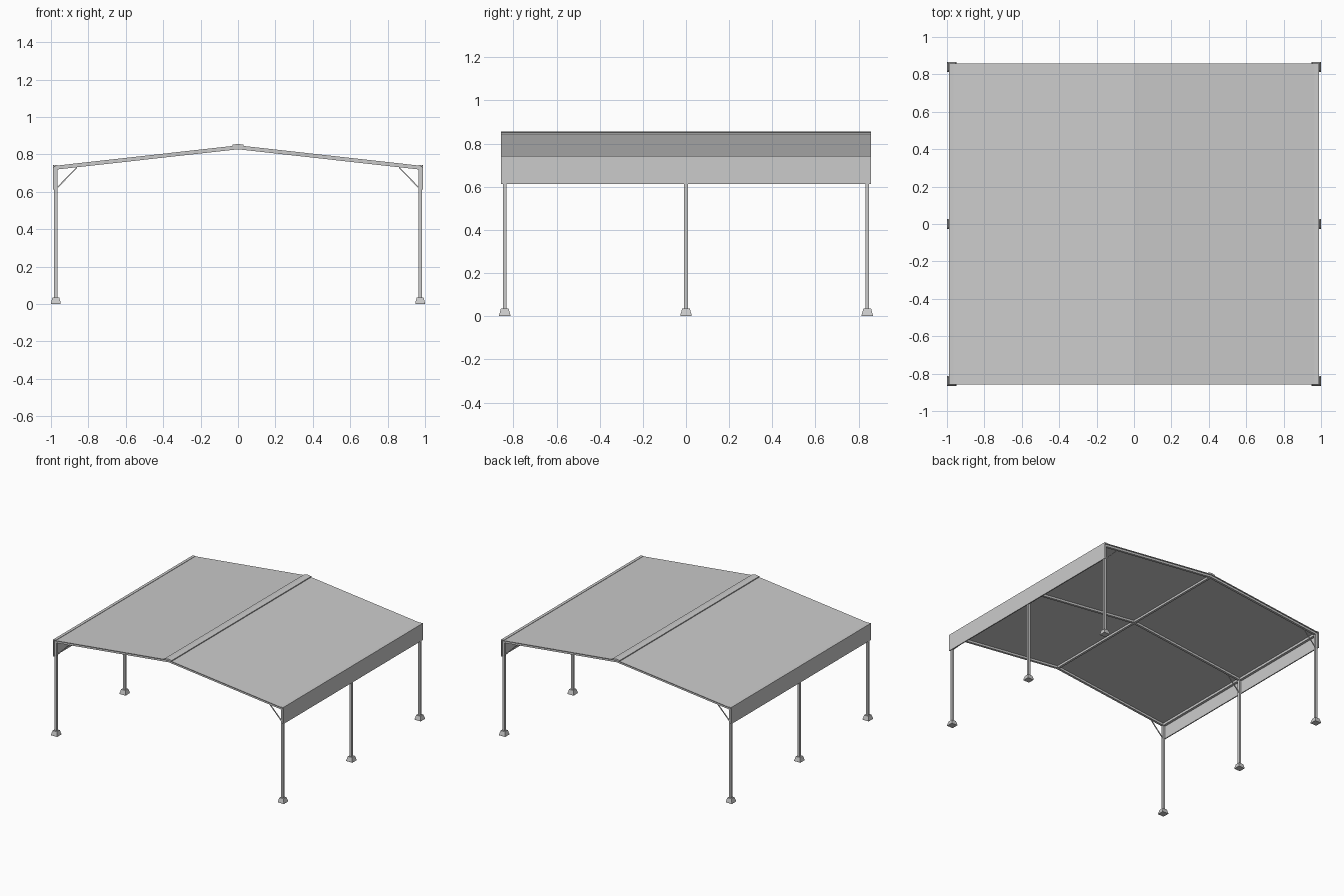
import bpy, bmesh
from mathutils import Vector

if "Cube" in bpy.data.objects:
    bpy.data.objects.remove(bpy.data.objects["Cube"])

HALF_Y = 0.857
EAVE_X, EAVE_Z, RIDGE_Z = 0.985, 0.738, 0.848
POST_X, FRAMES = 0.974, (-0.84, 0.0, 0.84)
SLOPE = (RIDGE_Z - EAVE_Z) / EAVE_X


def roof_z(x):
    return RIDGE_Z - SLOPE * abs(x)


def make_object(name, bm):
    bmesh.ops.recalc_face_normals(bm, faces=bm.faces)
    mesh = bpy.data.meshes.new(name)
    bm.to_mesh(mesh)
    bm.free()
    ob = bpy.data.objects.new(name, mesh)
    bpy.context.collection.objects.link(ob)
    return ob


def extrude_y(name, profile, y0, y1):
    """Closed (x, z) profile swept along y."""
    bm = bmesh.new()
    face = bm.faces.new([bm.verts.new((x, y0, z)) for x, z in profile])
    ext = bmesh.ops.extrude_face_region(bm, geom=[face])
    verts = [v for v in ext["geom"] if isinstance(v, bmesh.types.BMVert)]
    bmesh.ops.translate(bm, verts=verts, vec=(0, y1 - y0, 0))
    return make_object(name, bm)


def box(name, x0, x1, y0, y1, z0, z1):
    return extrude_y(name, [(x0, z0), (x1, z0), (x1, z1), (x0, z1)], y0, y1)


def foot(name, x, y):
    """Square plinth with a tapered upper part."""
    bm = bmesh.new()
    rings = []
    for h, z in ((0.026, 0), (0.026, 0.006), (0.018, 0.035)):
        rings.append([bm.verts.new((x + sx * h, y + sy * h, z))
                      for sx, sy in ((-1, -1), (1, -1), (1, 1), (-1, 1))])
    bm.faces.new(rings[0])
    bm.faces.new(rings[-1])
    for a, b in zip(rings, rings[1:]):
        for i in range(4):
            j = (i + 1) % 4
            bm.faces.new((a[i], a[j], b[j], b[i]))
    return make_object(name, bm)


def brace(name, a, b, y, r):
    """Thin diagonal strut in the x-z plane."""
    a, b = Vector(a), Vector(b)
    d = (b - a).normalized()
    n = Vector((-d.y, d.x)) * r
    return extrude_y(name, [tuple(a + n), tuple(b + n), tuple(b - n), tuple(a - n)],
                     y - r, y + r)


for s, side in ((-1, "left"), (1, "right")):
    # sloping roof sheet
    extrude_y(f"{side}_roof_sheet",
              [(0, RIDGE_Z), (s * EAVE_X, EAVE_Z),
               (s * EAVE_X, EAVE_Z - 0.005), (0, RIDGE_Z - 0.005)], -HALF_Y, HALF_Y)

    # folded fascia with top and bottom lips
    extrude_y(f"{side}_fascia",
              [(s * x, z) for x, z in
               ((0.966, 0.743), (0.988, 0.743), (0.988, 0.613), (0.980, 0.613),
                (0.980, 0.617), (0.985, 0.617), (0.985, 0.739), (0.966, 0.739))],
              -HALF_Y, HALF_Y)

    # eave beam between posts
    box(f"{side}_eave_beam", s * 0.965, s * 0.984, -0.848, 0.848, 0.716, 0.734)

    for y, place in zip(FRAMES, ("front", "middle", "back")):
        tag = f"{place}_{side}"
        box(f"{tag}_post", s * POST_X - 0.009, s * POST_X + 0.009,
            y - 0.009, y + 0.009, 0.03, 0.73)
        foot(f"{tag}_foot", s * POST_X, y)
        brace(f"{tag}_brace", (s * 0.970, 0.618), (s * 0.862, 0.729), y, 0.003)
        # rafter under the roof sheet
        extrude_y(f"{tag}_rafter",
                  [(0, RIDGE_Z - 0.005), (s * 0.982, roof_z(0.982) - 0.005),
                   (s * 0.982, roof_z(0.982) - 0.021), (0, RIDGE_Z - 0.021)],
                  y - 0.009, y + 0.009)

# ridge beam below and folded cap above
box("ridge_beam", -0.009, 0.009, -0.848, 0.848, RIDGE_Z - 0.022, RIDGE_Z - 0.004)
w = 0.03
extrude_y("ridge_cap",
          [(-w, roof_z(w) - 0.001), (-w, roof_z(w) + 0.007), (0, RIDGE_Z + 0.008),
           (w, roof_z(w) + 0.007), (w, roof_z(w) - 0.001), (0, RIDGE_Z - 0.001)],
          -HALF_Y, HALF_Y)
